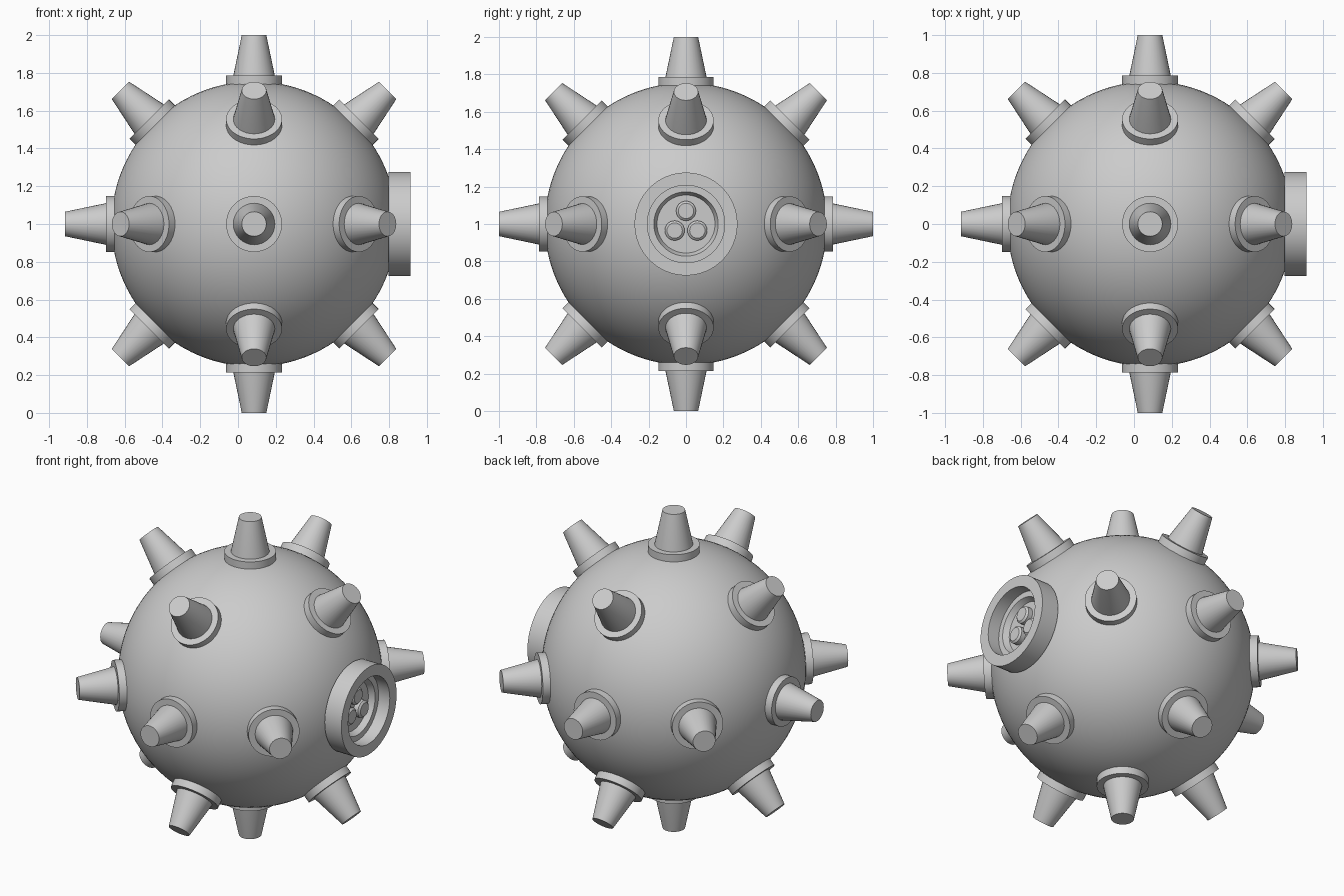
import bpy, math
from mathutils import Vector

cube = bpy.data.objects.get("Cube")
if cube:
    bpy.data.objects.remove(cube, do_unlink=True)

CENTRE = Vector((0.085, 0, 1))
RADIUS = 0.755

grey = bpy.data.materials.new("light_grey_metal")
grey.use_nodes = True
colour = (0.6, 0.6, 0.6, 1)
grey.diffuse_color = colour
grey.node_tree.nodes["Principled BSDF"].inputs["Base Color"].default_value = colour


def lathe(name, profile, origin, direction, sides=48):
    """Revolve (radius, height) points around an axis; zero radius makes a pole."""
    turn = Vector(direction).to_track_quat("Z", "Y")
    verts, rings, faces = [], [], []
    for r, h in profile:
        count = sides if r > 0 else 1
        rings.append(range(len(verts), len(verts) + count))
        for i in range(count):
            a = 2 * math.pi * i / sides
            verts.append(turn @ Vector((r * math.cos(a), r * math.sin(a), h)) + origin)
    for low, high in zip(rings, rings[1:]):
        for i in range(sides):
            j = (i + 1) % sides
            loop = [low[i % len(low)], low[j % len(low)],
                    high[j % len(high)], high[i % len(high)]]
            faces.append(list(dict.fromkeys(loop)))
    mesh = bpy.data.meshes.new(name)
    mesh.from_pydata(verts, [], faces)
    mesh.materials.append(grey)
    obj = bpy.data.objects.new(name, mesh)
    bpy.context.collection.objects.link(obj)
    bpy.ops.object.select_all(action="DESELECT")
    obj.select_set(True)
    bpy.context.view_layer.objects.active = obj
    bpy.ops.object.shade_smooth_by_angle(angle=math.radians(30))
    return obj


# Spherical body, left open behind the socket
STEPS = 48
opening = math.asin(0.24 / RADIUS)
body = [(0, -RADIUS)]
for s in range(1, STEPS + 1):
    a = math.pi - (math.pi - opening) * s / STEPS
    body.append((RADIUS * math.sin(a), RADIUS * math.cos(a)))
lathe("body", body, CENTRE, (1, 0, 0), 96)

# Spikes with flanges: every axis and edge diagonal except the socket side
flange = [(0, 0.735), (0.148, 0.735), (0.148, 0.785), (0, 0.785)]
spike = [(0, 0.77), (0.112, 0.77), (0.11, 0.785), (0.065, 1), (0, 1)]
span = (-1, 0, 1)
for d in [(x, y, z) for x in span for y in span for z in span]:
    if abs(d[0]) + abs(d[1]) + abs(d[2]) in (1, 2) and d != (1, 0, 0):
        lathe("spike_flange", flange, CENTRE, d)
        lathe("spike", spike, CENTRE, d, 32)

# Round socket with a stepped recess
FLOOR = 0.715
socket = [(0.24, 0.712), (0.275, 0.712), (0.275, 0.828), (0.207, 0.828),
          (0.207, 0.75), (0.172, 0.75), (0.155, FLOOR), (0, FLOOR)]
lathe("socket", socket, CENTRE, (1, 0, 0), 64)

# Three chamfered pins in the recess
pin = [(0.053, FLOOR), (0.053, 0.745), (0.041, 0.755), (0, 0.755)]
for k in range(3):
    a = math.pi / 2 + k * 2 * math.pi / 3
    offset = Vector((0, math.cos(a), math.sin(a))) * 0.07
    lathe("socket_pin", pin, CENTRE + offset, (1, 0, 0), 24)
